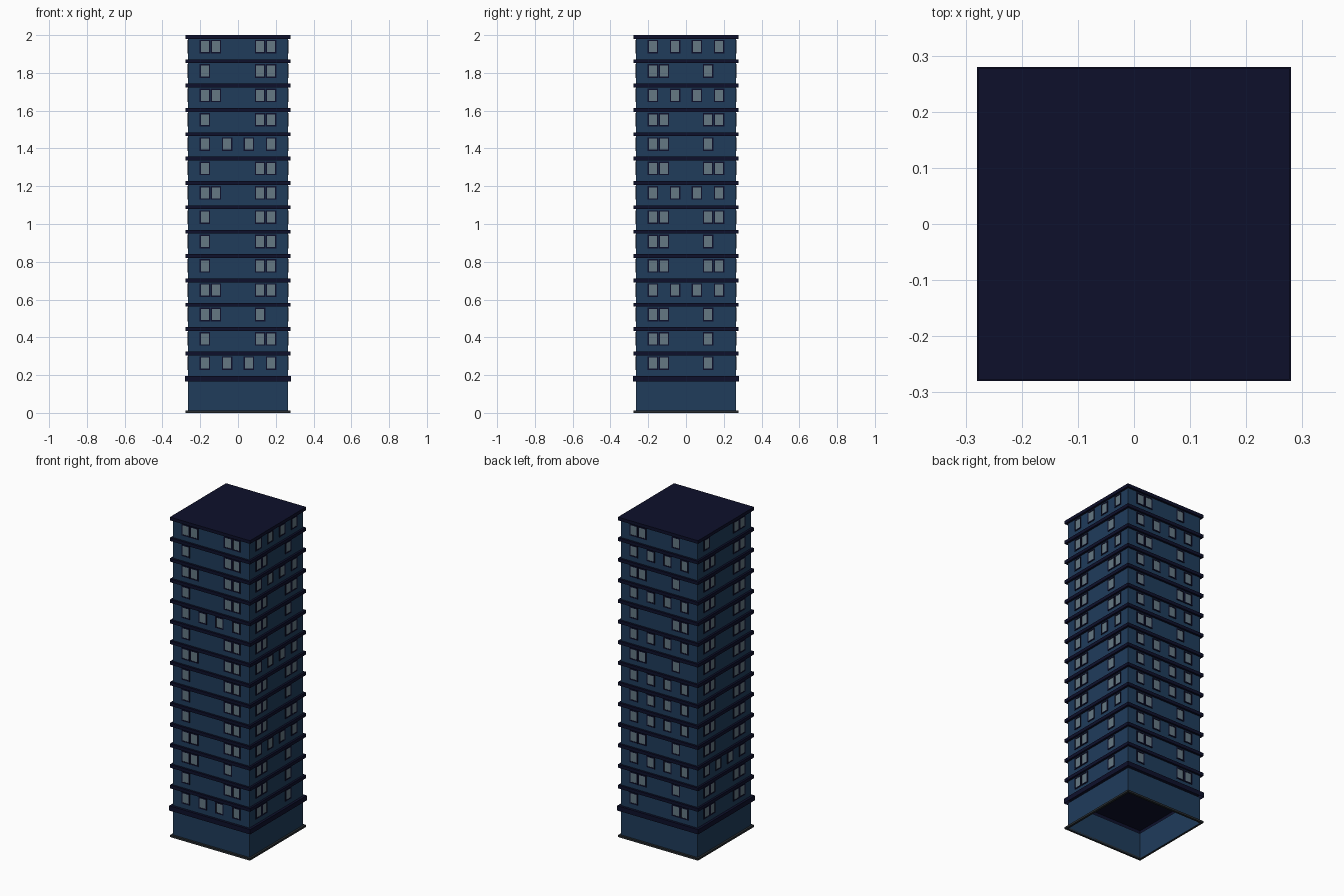
import bpy, bmesh
from mathutils import Matrix, Vector
from math import pi

if "Cube" in bpy.data.objects:
    bpy.data.objects.remove(bpy.data.objects["Cube"])

BODY, SLAB = 0.264, 0.277
FLOORS, BASE_TOP, STEP = 14, 0.196, 0.1289


def material(name, rgb):
    m = bpy.data.materials.new(name)
    m.diffuse_color = (*rgb, 1)
    m.use_nodes = True
    m.node_tree.nodes["Principled BSDF"].inputs["Base Color"].default_value = m.diffuse_color
    return m


WALL = material("wall_blue", (0.014, 0.045, 0.105))
NAVY = material("slab_navy", (0.004, 0.005, 0.024))
GLASS = material("glass_grey", (0.13, 0.19, 0.23))
DARK = material("plinth_grey", (0.02, 0.025, 0.03))


def box(bm, size, centre, rot=Matrix(), skip=()):
    """Add a box; faces whose normal is +z/-z can be skipped."""
    mat = rot @ Matrix.Translation(centre) @ Matrix.Diagonal((*size, 1))
    verts = bmesh.ops.create_cube(bm, size=1, matrix=mat)["verts"]
    faces = {f for v in verts for f in v.link_faces}
    bm.normal_update()
    drop = [f for f in faces if round(f.normal.z) in skip]
    bmesh.ops.delete(bm, geom=drop, context="FACES")


def slab(bm, half, z0, z1, skip=()):
    box(bm, (2 * half, 2 * half, z1 - z0), (0, 0, (z0 + z1) / 2), skip=skip)


def finish(bm, name, mat):
    mesh = bpy.data.meshes.new(name)
    bm.to_mesh(mesh)
    bm.free()
    mesh.materials.append(mat)
    bpy.context.collection.objects.link(bpy.data.objects.new(name, mesh))


# Hollow ground floor, open underneath
bm = bmesh.new()
slab(bm, BODY, 0, BASE_TOP - 0.03, skip=(1, -1))
finish(bm, "ground_floor_walls", WALL)

# Thin plinth frame around the foot
bm = bmesh.new()
w = SLAB - BODY
for k in range(4):
    box(bm, (2 * SLAB, w, 0.012), (0, -BODY - w / 2, 0.006), Matrix.Rotation(k * pi / 2, 4, "Z"))
finish(bm, "plinth", DARK)

# Thicker ledge over the ground floor, open below
bm = bmesh.new()
slab(bm, 0.28, BASE_TOP - 0.03, BASE_TOP, skip=(-1,))
finish(bm, "ground_ledge", NAVY)

# Upper storeys and the slab on top of each
walls, ledges = bmesh.new(), bmesh.new()
for i in range(FLOORS):
    z = BASE_TOP + i * STEP
    slab(walls, BODY, z, z + STEP - 0.02, skip=(1, -1))
    slab(ledges, SLAB, z + STEP - 0.02, z + STEP)
finish(walls, "storey_walls", WALL)
finish(ledges, "floor_slabs", NAVY)

# Window layouts, left to right as seen facing the wall
LAYOUT = {
    "A": (-0.175, -0.117, 0.117, 0.175),
    "B": (-0.175, 0.117, 0.175),
    "C": (-0.175, -0.117, 0.117),
    "D": (-0.175, -0.058, 0.058, 0.175),
}
# Each wall from the lowest storey up: front, right, back, left
SIDES = ("DBCABBBABDBABA", "CCCDACADACADCD", "BCDCDDDCDBDCDC", "AADAAAAAAAAAAB")

frames, panes = bmesh.new(), bmesh.new()
for k, rows in enumerate(SIDES):
    rot = Matrix.Rotation(k * pi / 2, 4, "Z")
    for i, kind in enumerate(rows):
        z = BASE_TOP + i * STEP + 0.067
        for x in LAYOUT[kind]:
            # Four frame bars around one pane
            for s in (-1, 1):
                box(frames, (0.007, 0.008, 0.072), (x + s * 0.0245, -BODY, z), rot)
                box(frames, (0.042, 0.008, 0.007), (x, -BODY, z + s * 0.0325), rot)
            box(panes, (0.042, 0.004, 0.058), (x, -BODY, z), rot)
finish(frames, "window_frames", NAVY)
finish(panes, "window_panes", GLASS)
